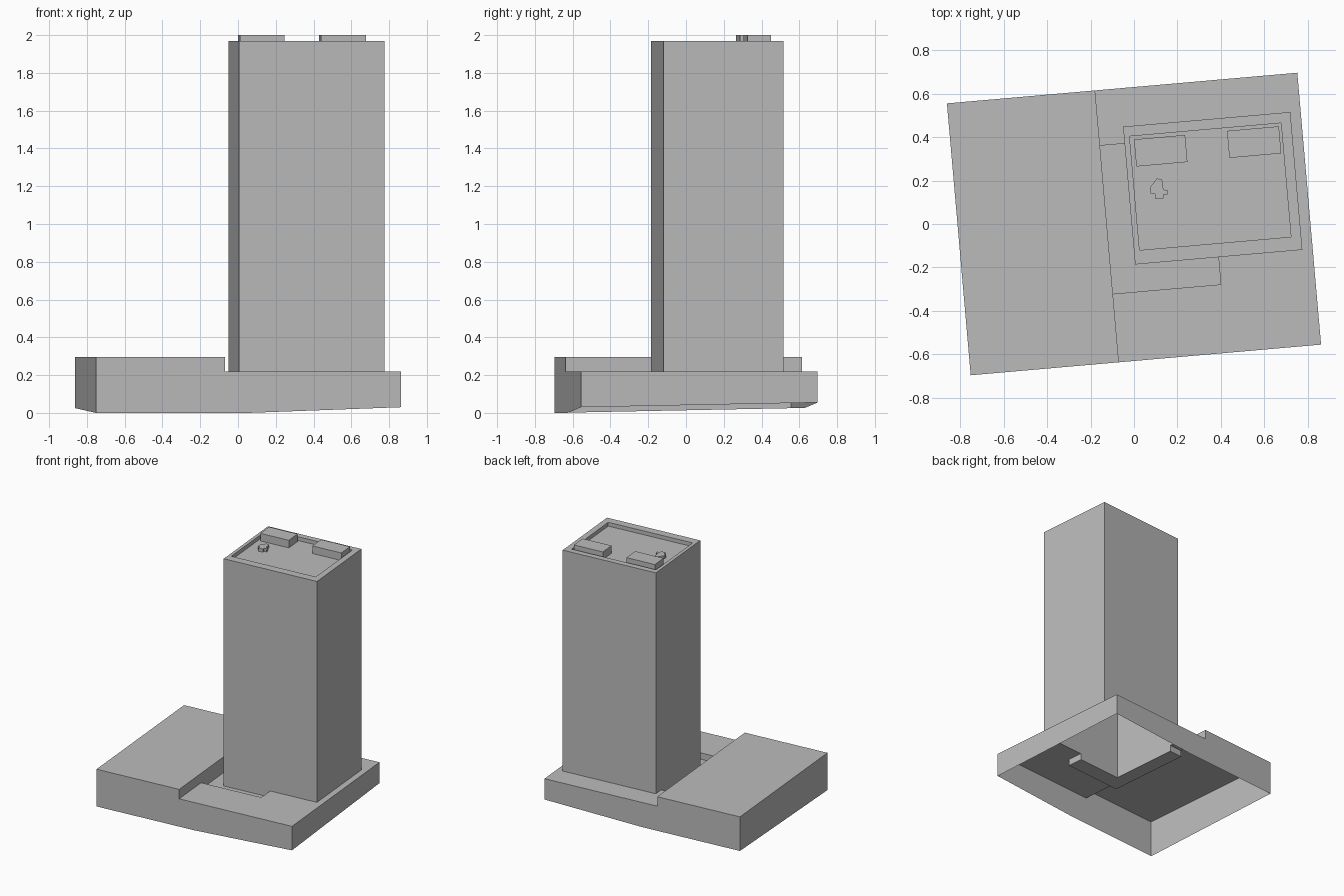
import bpy, bmesh, math

TURN = math.radians(5)
HX, HY = 0.81, 0.6285          # podium half sizes
LOW, SUNK, BLOCK = 0.22, 0.17, 0.295
ROOF, DECK, TOP = 1.97, 1.94, 2.0

if "Cube" in bpy.data.objects:
    bpy.data.objects.remove(bpy.data.objects["Cube"])

grey = bpy.data.materials.new("plain_grey")
grey.use_nodes = True
grey.diffuse_color = (0.5, 0.5, 0.5, 1)
grey.node_tree.nodes["Principled BSDF"].inputs["Base Color"].default_value = (0.5, 0.5, 0.5, 1)


def finish(bm, name):
    bmesh.ops.remove_doubles(bm, verts=bm.verts, dist=1e-5)
    mesh = bpy.data.meshes.new(name)
    bm.to_mesh(mesh)
    bm.free()
    mesh.materials.append(grey)
    obj = bpy.data.objects.new(name, mesh)
    obj.rotation_euler.z = TURN
    bpy.context.collection.objects.link(obj)
    return obj


def prism(name, outline, z0, z1):
    """Upright solid on an anticlockwise outline."""
    bm = bmesh.new()
    base = bm.faces.new([bm.verts.new((x, y, z0)) for x, y in outline])
    ext = bmesh.ops.extrude_face_region(bm, geom=[base], use_keep_orig=True)
    for v in ext["geom"]:
        if isinstance(v, bmesh.types.BMVert):
            v.co.z = z1
    bmesh.ops.recalc_face_normals(bm, faces=bm.faces)
    return finish(bm, name)


def inside(x, y, x0, x1, y0, y1):
    return x0 < x < x1 and y0 < y < y1


def height(x, y):
    """Surface height of the building at a plan position."""
    if inside(x, y, 0.015, 0.715, -0.122, 0.404):
        return DECK
    if inside(x, y, -0.011, 0.762, -0.186, 0.451):
        return ROOF
    if inside(x, y, -0.125, 0.374, -0.312, 0.373):
        return SUNK
    if inside(x, y, -HX, -0.125, -HY, HY):
        return BLOCK
    return LOW if inside(x, y, -HX, HX, -HY, HY) else None


def ground(x, y):
    """Sloping terrain under the outer walls."""
    return 0.0125 * (y / HY + 1) + 0.03 * max(0, x) / HX


# Open-bottomed shell: a level face per plan cell, a wall at each height change
xs = [-HX, -0.125, -0.011, 0.015, 0.374, 0.715, 0.762, HX]
ys = [-HY, -0.312, -0.186, -0.122, 0.373, 0.404, 0.451, HY]
shells = {"podium": bmesh.new(), "tower": bmesh.new()}


def add_face(points, top):
    bm = shells["tower" if top > 1 else "podium"]
    bm.faces.new([bm.verts.new(p) for p in points])


for x0, x1 in zip(xs, xs[1:]):
    for y0, y1 in zip(ys, ys[1:]):
        mx, my = (x0 + x1) / 2, (y0 + y1) / 2
        h = height(mx, my)
        ring = [(x0, y0), (x1, y0), (x1, y1), (x0, y1)]
        add_face([(x, y, h) for x, y in ring], h)
        for i, a in enumerate(ring):
            b = ring[(i + 1) % 4]
            # sample just across this edge of the cell
            ex, ey = (a[0] + b[0]) / 2, (a[1] + b[1]) / 2
            step = 0.005
            dx = (ex > mx + 1e-6) - (ex < mx - 1e-6)
            dy = (ey > my + 1e-6) - (ey < my - 1e-6)
            other = height(ex + dx * step, ey + dy * step)
            if other is None or other < h:
                za, zb = (ground(*a), ground(*b)) if other is None else (other, other)
                add_face([(*a, za), (*b, zb), (*b, h), (*a, h)], h)

for name, bm in shells.items():
    finish(bm, name)

# Rooftop plant rooms
for name, x0, x1, y0, y1 in (("roof_box_left", 0.034, 0.270, 0.263, 0.388),
                             ("roof_box_right", 0.464, 0.704, 0.265, 0.390)):
    prism(name, [(x0, y0), (x1, y0), (x1, y1), (x0, y1)], DECK, TOP)

# Small rooftop vent
vent = [(0.11, 0.105), (0.145, 0.105), (0.146, 0.123), (0.167, 0.123), (0.167, 0.142),
        (0.149, 0.146), (0.147, 0.193), (0.123, 0.2), (0.09, 0.163), (0.088, 0.133),
        (0.108, 0.128)]
prism("roof_vent", vent, DECK, 1.965)
